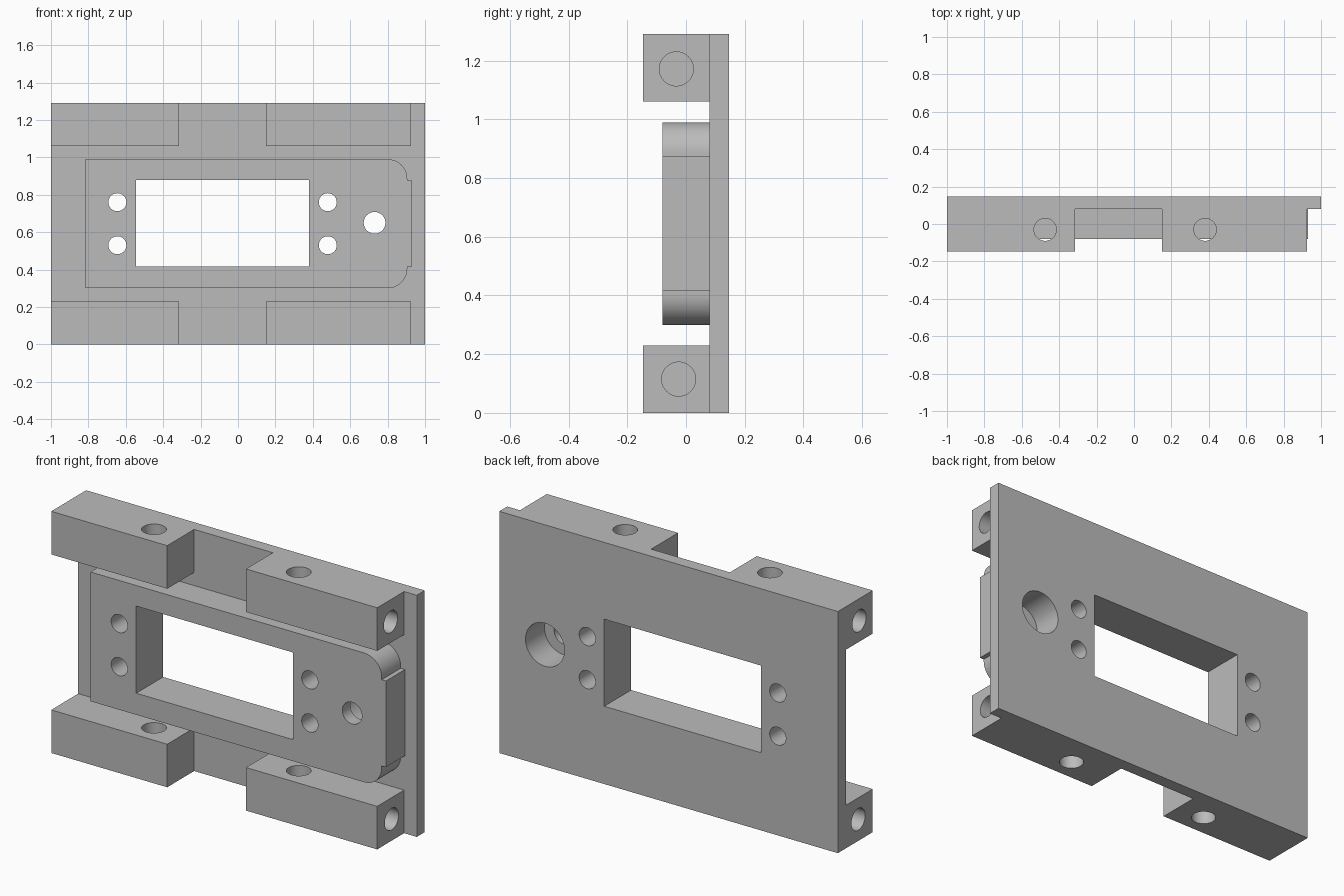
import bpy, bmesh
from math import sin, cos, pi
from mathutils import Matrix, Vector

cube = bpy.data.objects.get("Cube")
if cube:
    bpy.data.objects.remove(cube)

grey = bpy.data.materials.new("plain grey")
grey.use_nodes = True
grey.diffuse_color = (0.5, 0.5, 0.5, 1)
grey.node_tree.nodes["Principled BSDF"].inputs["Base Color"].default_value = (0.5, 0.5, 0.5, 1)

BACK, PLATE, BOSS, FRONT = 0.147, 0.08, -0.08, -0.147
HEIGHT, RAIL = 1.29, 0.23
MID = HEIGHT / 2


def finish(bm, name):
    bmesh.ops.recalc_face_normals(bm, faces=bm.faces)
    mesh = bpy.data.meshes.new(name)
    bm.to_mesh(mesh)
    bm.free()
    mesh.materials.append(grey)
    obj = bpy.data.objects.new(name, mesh)
    bpy.context.collection.objects.link(obj)
    return obj


def prism(name, outline, y0, y1):
    """Extrude an (x, z) outline along y."""
    bm = bmesh.new()
    face = bm.faces.new([bm.verts.new((x, y0, z)) for x, z in outline])
    side = bmesh.ops.extrude_face_region(bm, geom=[face])["geom"]
    bmesh.ops.translate(bm, vec=(0, y1 - y0, 0),
                        verts=[v for v in side if isinstance(v, bmesh.types.BMVert)])
    return finish(bm, name)


def box(name, x0, x1, y0, y1, z0, z1):
    return prism(name, [(x0, z0), (x1, z0), (x1, z1), (x0, z1)], y0, y1)


def drill(name, start, end, radius):
    """Round cutter between two points."""
    a, b = Vector(start), Vector(end)
    turn = (b - a).to_track_quat('Z', 'Y').to_matrix().to_4x4()
    bm = bmesh.new()
    bmesh.ops.create_cone(bm, cap_ends=True, segments=48, radius1=radius, radius2=radius,
                          depth=(b - a).length,
                          matrix=Matrix.Translation((a + b) / 2) @ turn)
    return finish(bm, name)


def combine(target, tool, operation):
    """Apply a boolean and discard the tool."""
    mod = target.modifiers.new(operation, 'BOOLEAN')
    mod.operation, mod.object, mod.solver = operation, tool, 'EXACT'
    graph = bpy.context.evaluated_depsgraph_get()
    mesh = bpy.data.meshes.new_from_object(target.evaluated_get(graph))
    target.modifiers.clear()
    target.data = mesh
    bpy.data.objects.remove(tool)


# Back plate
body = box("mounting_plate", -1, 1, PLATE, BACK, 0, HEIGHT)

# Raised centre block: rounded right corners and a small end step
r, half, tab = 0.105, 0.345, 0.23
upper = [(0.93, tab), (0.905, tab)]
upper += [(0.8 + r * cos(t), half - r + r * sin(t))
          for t in [i * pi / 32 for i in range(17)]]
upper += [(-0.815, half)]
outline = [(x, MID + z) for x, z in upper] + [(x, MID - z) for x, z in reversed(upper)]
combine(body, prism("centre_block", outline, BOSS, PLATE + 0.03), 'UNION')

# Four rail blocks along the top and bottom edges
for x0, x1 in ((-1, -0.315), (0.15, 0.925)):
    for z0 in (0, HEIGHT - RAIL):
        combine(body, box("rail_block", x0, x1, FRONT, PLATE + 0.03, z0, z0 + RAIL), 'UNION')

# Window
cutters = [box("window_cutter", -0.545, 0.38, -0.5, 0.5, 0.415, 0.88)]

# Screw holes beside the window
for x in (-0.645, 0.48):
    for z in (0.53, 0.76):
        cutters.append(drill("screw_cutter", (x, -0.5, z), (x, 0.5, z), 0.048))

# Counterbored hole, wide from the back
cutters.append(drill("bore_cutter", (0.73, -0.5, 0.65), (0.73, 0.5, 0.65), 0.058))
cutters.append(drill("counterbore_cutter", (0.73, -0.013, 0.65), (0.73, 0.5, 0.65), 0.115))

# Upright holes through the rails
for x in (-0.475, 0.38):
    for z in (0.115, HEIGHT - 0.115):
        cutters.append(drill("upright_cutter", (x, -0.03, z - 0.15), (x, -0.03, z + 0.15), 0.06))

# Blind holes in the rail ends
for y, z in ((-0.025, 0.115), (-0.033, 1.172)):
    cutters.append(drill("left_end_cutter", (0.525, y, z), (1.2, y, z), 0.058))
    cutters.append(drill("right_end_cutter", (-0.6, y, z), (-1.2, y, z), 0.058))

for cutter in cutters:
    combine(body, cutter, 'DIFFERENCE')

# Merge coplanar faces and shade the round walls smooth
bm = bmesh.new()
bm.from_mesh(body.data)
bmesh.ops.remove_doubles(bm, verts=bm.verts, dist=0.0001)
bmesh.ops.dissolve_limit(bm, angle_limit=0.01, verts=bm.verts, edges=bm.edges)
bm.to_mesh(body.data)
bm.free()
body.data.materials.clear()
body.data.materials.append(grey)
bpy.ops.object.select_all(action='DESELECT')
body.select_set(True)
bpy.context.view_layer.objects.active = body
bpy.ops.object.shade_smooth_by_angle()
